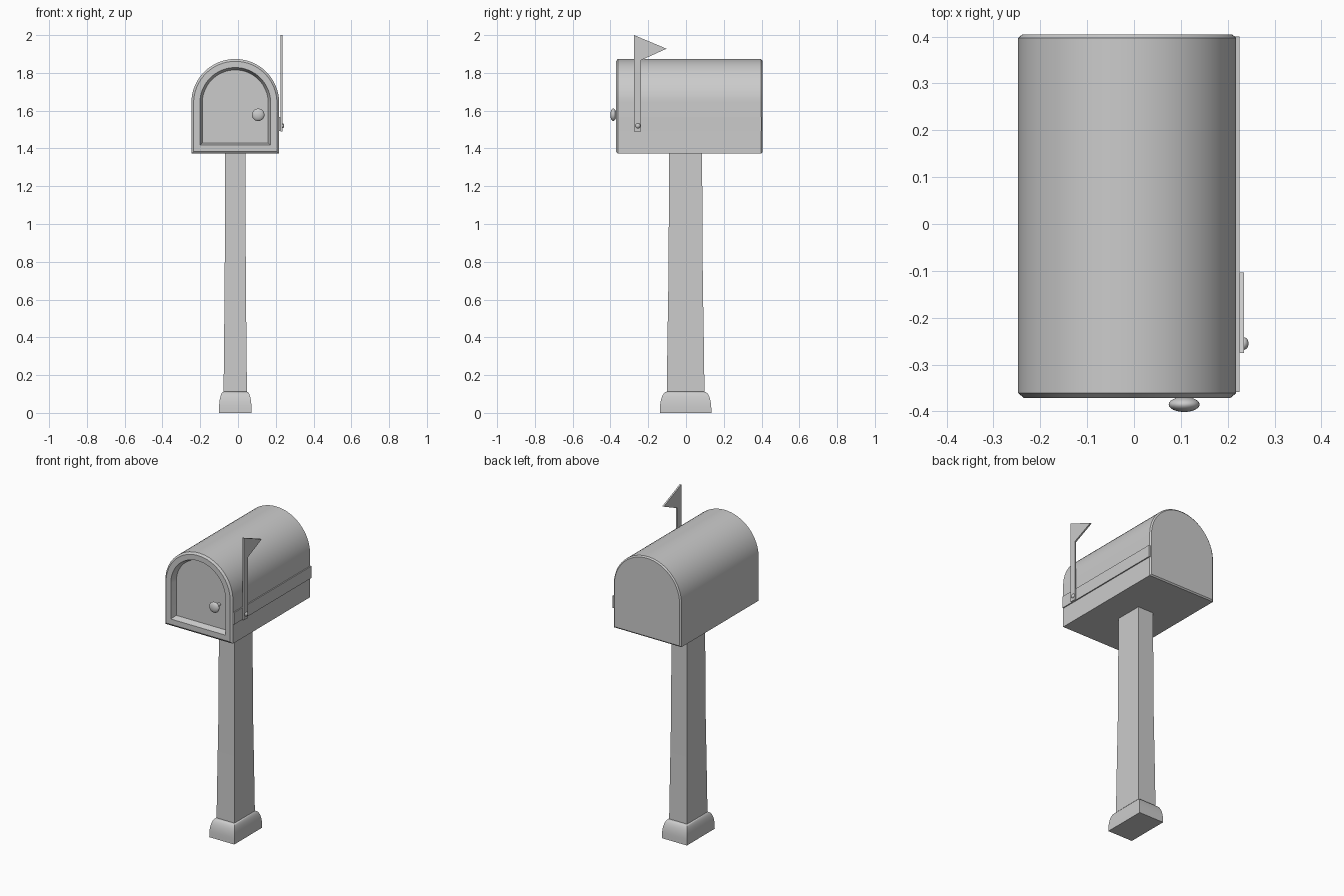
import bpy, bmesh, math

if "Cube" in bpy.data.objects:
    bpy.data.objects.remove(bpy.data.objects["Cube"])

CX = -0.0145  # centre line of box and post


def make(name, bm, angle=None):
    bmesh.ops.recalc_face_normals(bm, faces=bm.faces)
    me = bpy.data.meshes.new(name)
    bm.to_mesh(me)
    bm.free()
    ob = bpy.data.objects.new(name, me)
    bpy.context.collection.objects.link(ob)
    if angle:
        bpy.ops.object.select_all(action='DESELECT')
        ob.select_set(True)
        bpy.context.view_layer.objects.active = ob
        bpy.ops.object.shade_smooth_by_angle(angle=math.radians(angle))
    return ob


def loft(name, rings, angle=None):
    """Skin a list of equal-length closed loops and cap both ends."""
    bm = bmesh.new()
    vs = [[bm.verts.new(p) for p in r] for r in rings]
    n = len(vs[0])
    for a, b in zip(vs, vs[1:]):
        for i in range(n):
            j = (i + 1) % n
            bm.faces.new((a[i], a[j], b[j], b[i]))
    bm.faces.new(vs[0])
    bm.faces.new(vs[-1])
    return make(name, bm, angle)


def arch(y, inset, half=0.2325, base=1.372, spring=1.641, seg=32):
    r = half - inset
    pts = [(CX - r, y, base + inset), (CX + r, y, base + inset)]
    for i in range(seg + 1):
        t = math.pi * i / seg
        pts.append((CX + r * math.cos(t), y, spring + r * math.sin(t)))
    return pts


def rect(z, hx, hy):
    return [(CX + sx * hx, -0.002 + sy * hy, z)
            for sx, sy in ((-1, -1), (1, -1), (1, 1), (-1, 1))]


def ellipsoid(name, loc, radii):
    bm = bmesh.new()
    bmesh.ops.create_uvsphere(bm, u_segments=24, v_segments=14, radius=1)
    bmesh.ops.scale(bm, vec=radii, verts=bm.verts)
    bmesh.ops.translate(bm, vec=loc, verts=bm.verts)
    return make(name, bm, 60)


# Arched box with bevelled ends and a recessed door
loft("mailbox_body", [arch(0.404, 0.008), arch(0.397, 0), arch(-0.361, 0),
                      arch(-0.371, 0.012), arch(-0.371, 0.045),
                      arch(-0.336, 0.058)], 30)

# Door knob and its stem
ellipsoid("door_knob", (0.107, -0.385, 1.578), (0.033, 0.016, 0.033))
stem = [[(0.107 + 0.01 * math.cos(k * math.pi / 6), y,
          1.578 + 0.01 * math.sin(k * math.pi / 6)) for k in range(12)]
        for y in (-0.38, -0.33)]
loft("knob_stem", stem, 40)

# Raised band along the right side
loft("side_band", [[(x, -0.358, 1.492), (x, 0.4, 1.492),
                    (x, 0.4, 1.566), (x, -0.358, 1.566)]
                   for x in (0.212, 0.225)])

# Signal flag on its arm, with pivot rivet
flag = [(-0.275, 1.49), (-0.238, 1.49), (-0.238, 1.867),
        (-0.103, 1.928), (-0.275, 2.0)]
loft("signal_flag", [[(x, y, z) for y, z in flag] for x in (0.225, 0.235)])
ellipsoid("flag_rivet", (0.234, -0.255, 1.52), (0.0105, 0.0135, 0.0135))

# Tapered post
loft("post", [rect(0.1, 0.062, 0.1), rect(0.4, 0.059, 0.096),
              rect(0.7, 0.056, 0.091), rect(1.375, 0.0535, 0.087)], 30)

# Rounded foot
foot = [rect(0, 0.086, 0.137)]
for i in range(9):
    t = i / 8 * math.pi / 2
    foot.append(rect(0.02 + 0.092 * math.sin(t),
                     0.062 + 0.024 * math.cos(t), 0.1 + 0.036 * math.cos(t)))
loft("post_foot", foot, 40)
